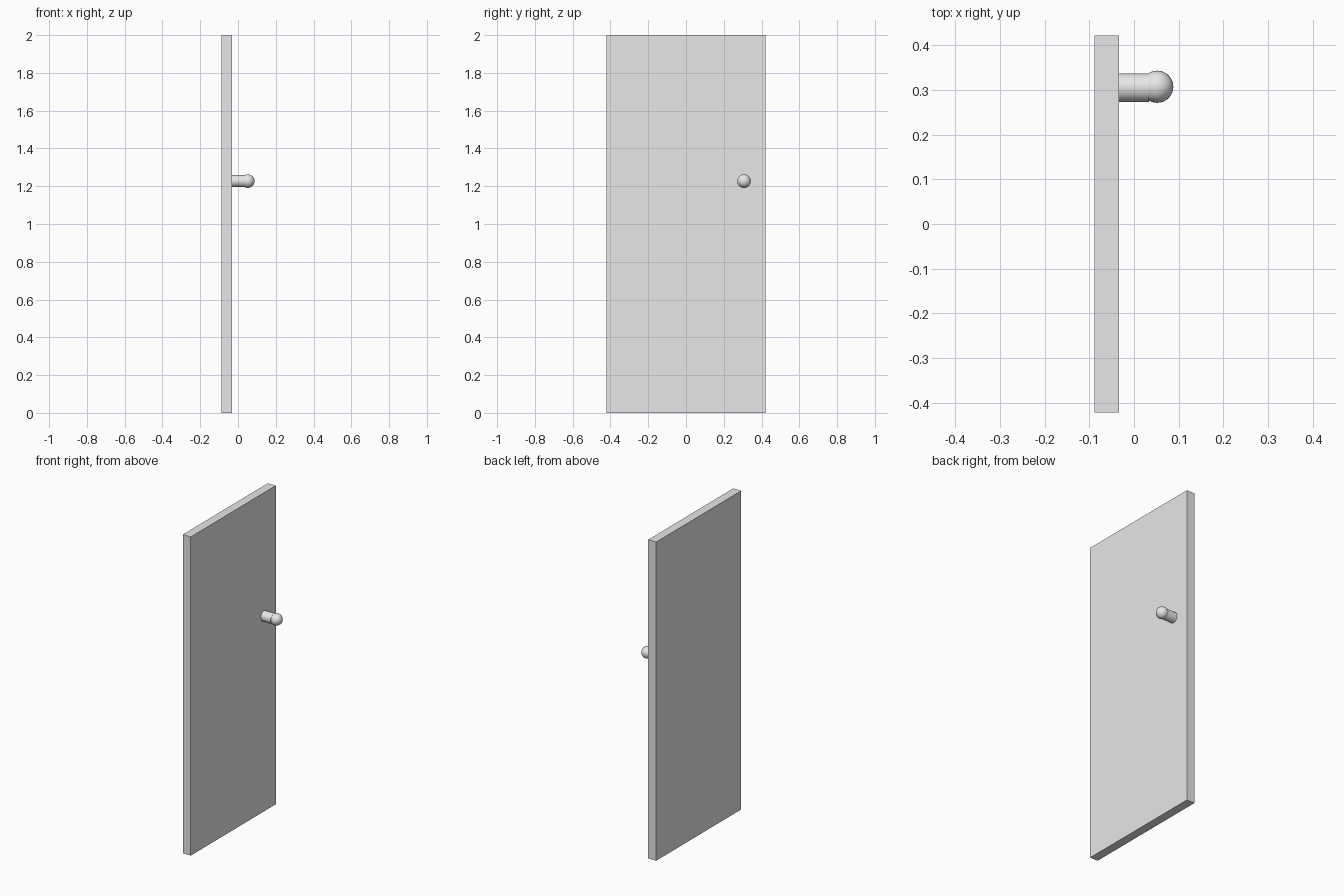
import bpy
import math

cube = bpy.data.objects.get("Cube")
if cube:
    bpy.data.objects.remove(cube, do_unlink=True)

# One plain grey for the whole model
grey = bpy.data.materials.new("light_grey")
grey.use_nodes = True
grey.diffuse_color = (0.8, 0.8, 0.8, 1)
grey.node_tree.nodes["Principled BSDF"].inputs["Base Color"].default_value = (0.8, 0.8, 0.8, 1)


def finish(name, smooth=False):
    """Name the active object and give it its colour and shading."""
    obj = bpy.context.object
    obj.name = name
    obj.data.materials.append(grey)
    if smooth:
        bpy.ops.object.shade_smooth_by_angle(angle=math.radians(30))
    return obj


BACK, FACE = -0.088, -0.033      # the two broad faces of the panel
WIDTH, HEIGHT = 0.843, 2.0
KNOB_Z = 1.227

# Door panel
bpy.ops.mesh.primitive_cube_add(size=1, location=((BACK + FACE) / 2, 0, HEIGHT / 2))
panel = finish("door_panel")
panel.scale = (FACE - BACK, WIDTH, HEIGHT)

# Handle stem, rooted slightly inside the panel
start, end = FACE - 0.01, 0.034
bpy.ops.mesh.primitive_cylinder_add(
    vertices=32, radius=0.032, depth=end - start,
    location=((start + end) / 2, 0.305, KNOB_Z), rotation=(0, math.pi / 2, 0))
finish("handle_stem", smooth=True)

# Round knob at the end of the stem
bpy.ops.mesh.primitive_uv_sphere_add(
    segments=32, ring_count=16, radius=0.036, location=(0.052, 0.307, KNOB_Z))
finish("handle_knob", smooth=True)
